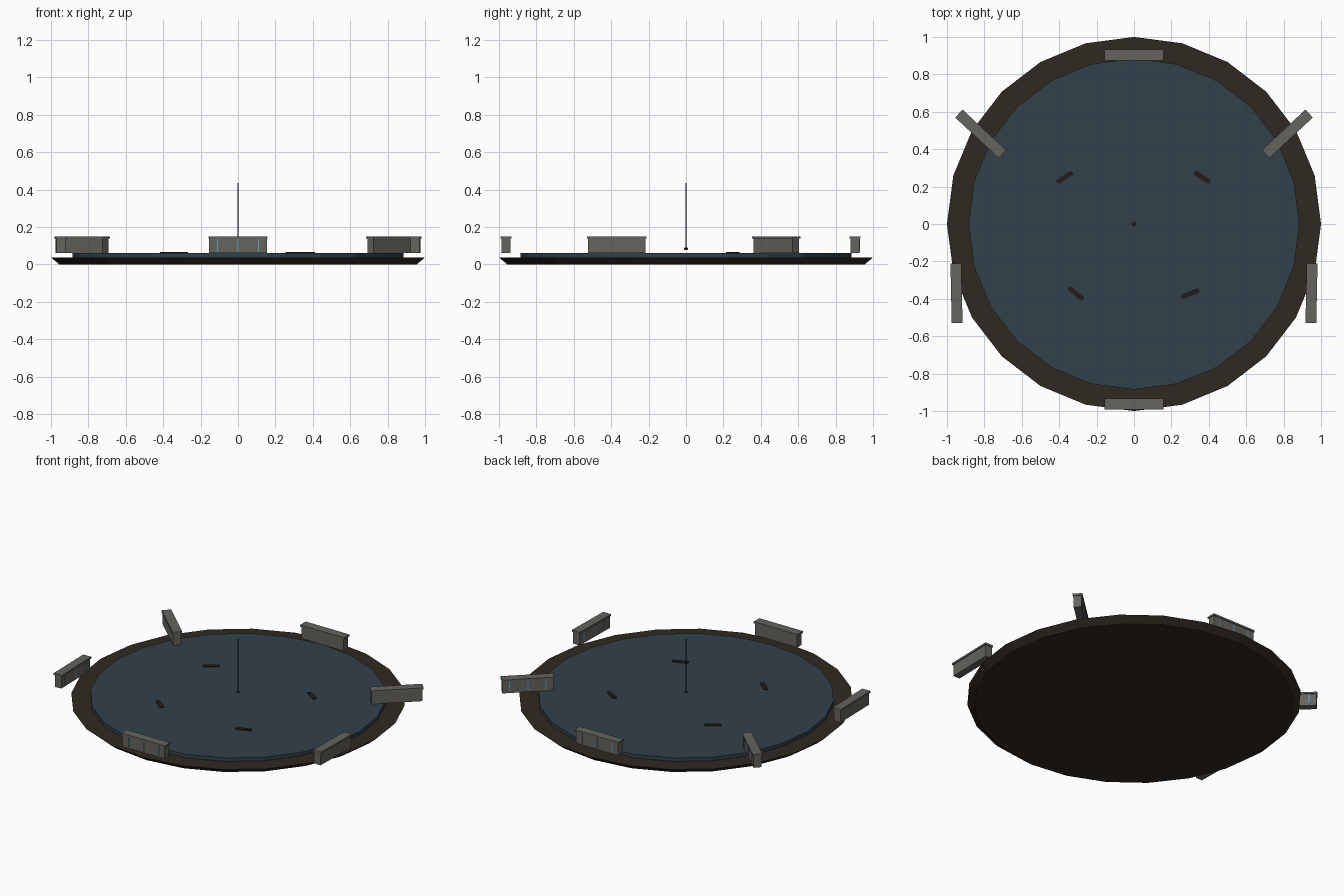
import bpy, bmesh
from math import radians, cos, sin
from mathutils import Matrix, Vector

if "Cube" in bpy.data.objects:
    bpy.data.objects.remove(bpy.data.objects["Cube"])


def material(name, rgb):
    m = bpy.data.materials.new(name)
    m.diffuse_color = (*rgb, 1)
    m.use_nodes = True
    m.node_tree.nodes["Principled BSDF"].inputs["Base Color"].default_value = m.diffuse_color
    return m


BROWN = material("dark_brown", (0.030, 0.022, 0.015))
BLUE = material("slate_blue", (0.032, 0.052, 0.068))
STONE = material("stone", (0.13, 0.125, 0.11))
GLOW = material("light_blue", (0.10, 0.38, 0.55))
DARK = material("dark_mark", (0.016, 0.012, 0.010))


def finish(bm, name, mats):
    bmesh.ops.recalc_face_normals(bm, faces=bm.faces)
    me = bpy.data.meshes.new(name)
    bm.to_mesh(me)
    bm.free()
    for m in mats:
        me.materials.append(m)
    ob = bpy.data.objects.new(name, me)
    bpy.context.collection.objects.link(ob)
    return ob


def cone(name, r1, r2, z1, z2, sides, mat):
    bm = bmesh.new()
    bmesh.ops.create_cone(bm, cap_ends=True, segments=sides, radius1=r1, radius2=r2,
                          depth=z2 - z1, matrix=Matrix.Translation((0, 0, (z1 + z2) / 2)))
    return finish(bm, name, [mat])


def box(bm, centre, size, index=0):
    mtx = Matrix.Translation(centre) @ Matrix.Diagonal((*size, 1))
    verts = bmesh.ops.create_cube(bm, size=1, matrix=mtx)["verts"]
    for f in {f for v in verts for f in v.link_faces}:
        f.material_index = index


# Flared base and raised deck
cone("base_rim", 0.955, 1.0, 0.0, 0.037, 24, BROWN)
cone("deck", 0.885, 0.885, 0.03, 0.06, 24, BLUE)


# Low wall: body, cap slab and three light strips on the local -y face
def barrier(name, x, y, angle):
    bm = bmesh.new()
    box(bm, (0, 0, 0.1), (0.308, 0.047, 0.08))
    box(bm, (0, 0, 0.144), (0.318, 0.058, 0.012))
    for sx in (-0.11, 0, 0.11):
        box(bm, (sx, -0.0235, 0.103), (0.006, 0.004, 0.066), 1)
    ob = finish(bm, name, [STONE, GLOW])
    ob.location = (x, y, 0)
    ob.rotation_euler.z = radians(angle)


barrier("barrier_front", 0, -0.962, 0)
barrier("barrier_back", 0, 0.904, 180)
for side, label in ((1, "right"), (-1, "left")):
    barrier("barrier_rear_" + label, side * 0.82, 0.482, side * 223)
    barrier("barrier_side_" + label, side * 0.949, -0.37, side * -91.2)

# Flat chamfered marks lying on the deck
for i, (x, y, a) in enumerate(((-0.37, 0.25, 33), (0.365, 0.25, -33),
                               (-0.31, -0.372, -40), (0.302, -0.372, 22))):
    bm = bmesh.new()
    outline = [(-0.05, -0.008), (-0.044, -0.013), (0.044, -0.013), (0.05, -0.008),
               (0.05, 0.008), (0.044, 0.013), (-0.044, 0.013), (-0.05, 0.008)]
    face = bm.faces.new([bm.verts.new((px, py, 0.059)) for px, py in outline])
    top = bmesh.ops.extrude_face_region(bm, geom=[face])["geom"]
    bmesh.ops.translate(bm, vec=(0, 0, 0.006),
                        verts=[v for v in top if isinstance(v, bmesh.types.BMVert)])
    mark = finish(bm, f"deck_mark_{i + 1}", [DARK])
    mark.location = (x, y, 0)
    mark.rotation_euler.z = radians(a)

# Thin central rod with a small knob
rod = cone("centre_rod", 0.003, 0.0025, 0.08, 0.435, 6, BROWN)
bm = bmesh.new()
bmesh.ops.create_uvsphere(bm, u_segments=8, v_segments=6, radius=0.012,
                          matrix=Matrix.Translation((0, 0, 0.084)) @ Matrix.Diagonal((1, 1, 0.6, 1)))
finish(bm, "rod_knob", [BROWN])
